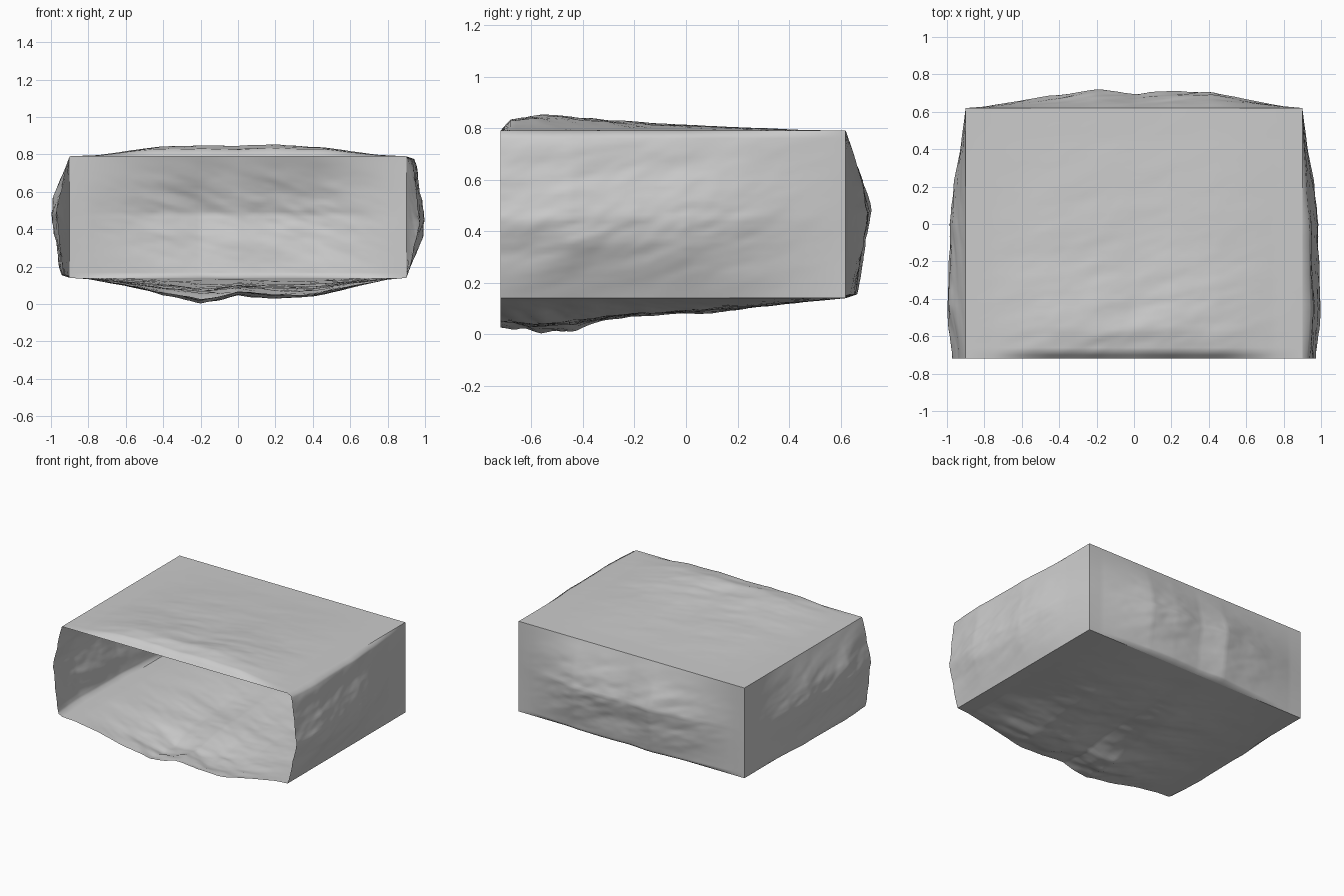
import bpy, bmesh, math
from mathutils import Vector, noise

if "Cube" in bpy.data.objects:
    bpy.data.objects.remove(bpy.data.objects["Cube"])

HALF_W, FRONT, BACK, BOTTOM, TOP = 0.90, -0.72, 0.62, 0.14, 0.79


def ramp(points, t):
    """Linear interpolation through (position, value) pairs."""
    for (a, va), (b, vb) in zip(points, points[1:]):
        if t <= b:
            return va + (vb - va) * max(0.0, (t - a) / (b - a))
    return points[-1][1]


def rock_wall(name, place, u_range, v_range, u_prof, v_prof, depth, seed, segs):
    """Thin sheet bulging outward; profiles give the bulge as a 0..1 share of depth."""
    nu, nv = segs
    bm = bmesh.new()
    rows = []
    for j in range(nv + 1):
        v = v_range[0] + (v_range[1] - v_range[0]) * j / nv
        row = []
        for i in range(nu + 1):
            u = u_range[0] + (u_range[1] - u_range[0]) * i / nu
            # streaky strata noise
            p = Vector((u * 2.6, (v - 0.25 * u) * 8, seed))
            n = noise.fractal(p, 1.0, 2.0, 4)
            bulge = ramp(u_prof, u) * ramp(v_prof, v)
            d = depth * min(1.0, bulge * (0.97 + 0.16 * n))
            row.append(bm.verts.new(place(u, v, d)))
        rows.append(row)
    for j in range(nv):
        for i in range(nu):
            f = bm.faces.new((rows[j][i], rows[j][i + 1], rows[j + 1][i + 1], rows[j + 1][i]))
            f.smooth = True
    mesh = bpy.data.meshes.new(name)
    bm.to_mesh(mesh)
    bm.free()
    obj = bpy.data.objects.new(name, mesh)
    bpy.context.collection.objects.link(obj)
    return obj


X, Y, Z = (-HALF_W, HALF_W), (FRONT, BACK), (BOTTOM, TOP)

# floor: deepest near the open front
rock_wall("floor", lambda u, v, d: (u, -v, BOTTOM - d), X, (-BACK, -FRONT),
          [(-.9, 0), (-.8, .05), (-.6, .35), (-.4, .72), (-.2, 1), (-.1, .9), (0, .68),
           (.18, .86), (.4, .75), (.6, .38), (.8, .07), (.9, 0)],
          [(-.62, 0), (-.4, .16), (-.2, .34), (0, .45), (.2, .55), (.3, .63), (.42, .88),
           (.57, 1), (.72, .82)], 0.14, 1.3, (90, 68))

# ceiling: shallow swell that drops to a straight front lip
rock_wall("ceiling", lambda u, v, d: (u, v, TOP + d), X, Y,
          [(-.9, 0), (-.75, .1), (-.45, .78), (-.2, .92), (0, .8), (.2, 1), (.45, .78),
           (.75, .12), (.9, 0)],
          [(-.72, 0), (-.68, .75), (-.57, 1), (-.4, .8), (-.2, .52), (0, .38), (.2, .24),
           (.45, .05), (.62, 0)], 0.065, 7.1, (90, 68))

# right wall, and the left wall as the same sheet turned half round
right = rock_wall("right_wall", lambda u, v, d: (HALF_W + d, u, v), Y, Z,
                  [(-.72, .72), (-.6, .85), (-.45, 1), (-.3, .92), (-.1, .88), (0, .88),
                   (.2, .65), (.4, .3), (.62, 0)],
                  [(.14, 0), (.25, .45), (.35, .8), (.45, 1), (.55, .85), (.65, .62),
                   (.74, .5), (.775, .4), (.79, 0)], 0.10, 3.7, (80, 44))
left = right.copy()
left.name = "left_wall"
left.rotation_euler = (0, math.pi, 0)
left.location.z = BOTTOM + TOP
bpy.context.collection.objects.link(left)

# back wall
rock_wall("back_wall", lambda u, v, d: (u, BACK + d, -v), X, (-TOP, -BOTTOM),
          [(-.9, 0), (-.8, .08), (-.5, .58), (-.2, 1), (0, .76), (.22, .92), (.42, .88),
           (.6, .5), (.8, .1), (.9, 0)],
          [(-.79, 0), (-.7, .33), (-.6, .7), (-.48, 1), (-.35, .78), (-.25, .6),
           (-.155, .42), (-.14, 0)], 0.10, 5.9, (90, 44))
